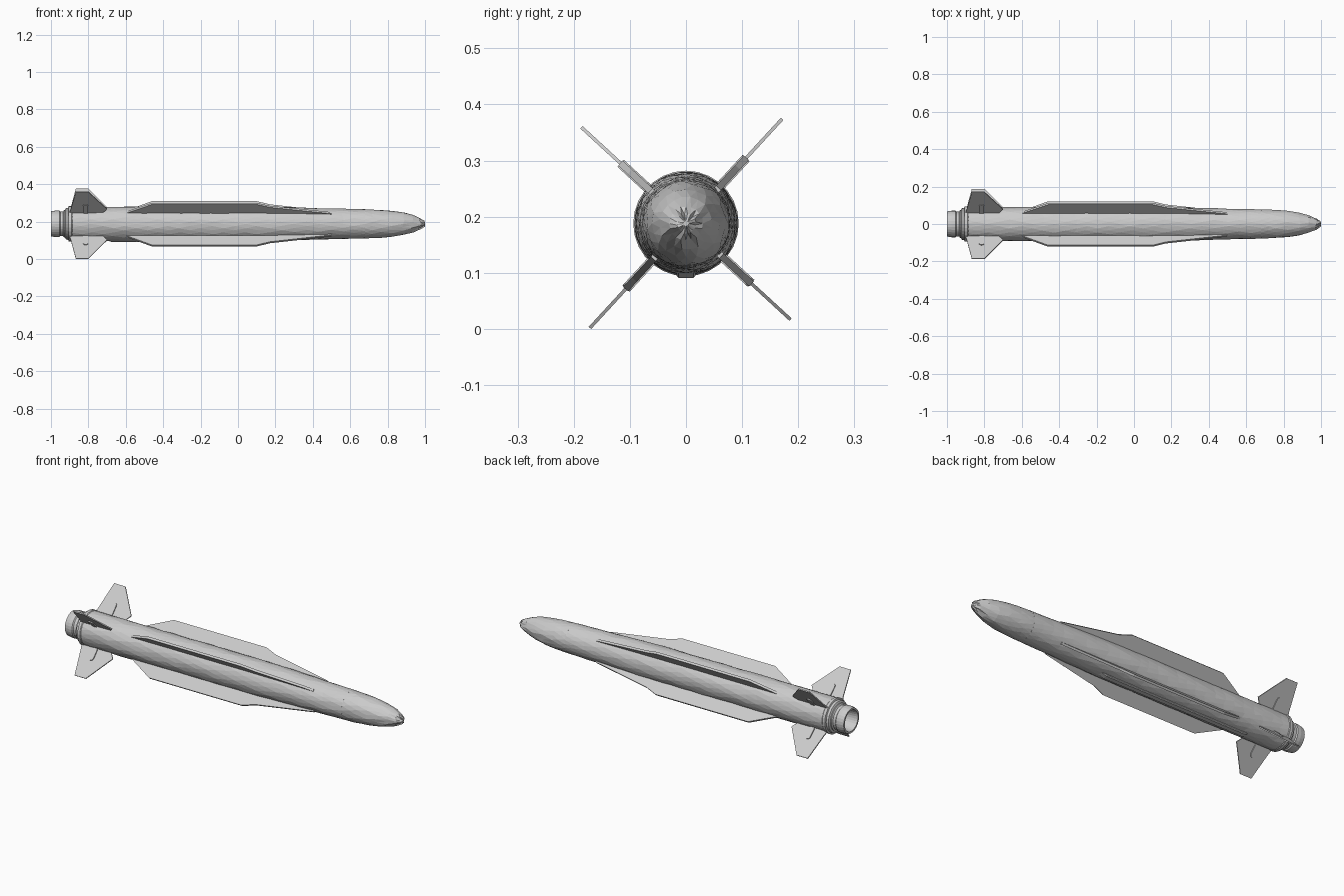
import bpy, bmesh, math, random
from mathutils import Matrix

random.seed(4)
AXIS_Z = 0.188
FIN_ANGLE = 47.4

cube = bpy.data.objects.get("Cube")
if cube:
    bpy.data.objects.remove(cube)

grey = bpy.data.materials.new("light_grey")
grey.use_nodes = True
grey.diffuse_color = (0.6, 0.6, 0.6, 1)
grey.node_tree.nodes["Principled BSDF"].inputs["Base Color"].default_value = (0.6, 0.6, 0.6, 1)


def finish(bm, name):
    bmesh.ops.recalc_face_normals(bm, faces=bm.faces)
    bmesh.ops.translate(bm, verts=bm.verts, vec=(0, 0, AXIS_Z))
    mesh = bpy.data.meshes.new(name)
    bm.to_mesh(mesh)
    bm.free()
    mesh.materials.append(grey)
    obj = bpy.data.objects.new(name, mesh)
    bpy.context.collection.objects.link(obj)
    return obj


def resample(profile, step):
    """Add rings along the long sections of a profile."""
    points = [profile[0]]
    for (x0, r0), (x1, r1) in zip(profile, profile[1:]):
        n = max(1, round(abs(x1 - x0) / step))
        points += [(x0 + (x1 - x0) * i / n, r0 + (r1 - r0) * i / n) for i in range(1, n + 1)]
    return points


def lathe(name, profile, sides, jitter=0.0, stagger=False):
    """Turn a profile about the long axis, optionally with staggered, uneven triangles."""
    bm = bmesh.new()
    rings = []
    for k, (x, r) in enumerate(profile):
        shift = 0.5 * (k % 2) if stagger else 0
        inner = 0 < k < len(profile) - 1
        ring = []
        for i in range(sides):
            a = math.tau * (i + shift) / sides
            rr = r + random.uniform(-jitter, jitter) * inner
            dx = random.uniform(-jitter, jitter) * 8 * inner
            ring.append(bm.verts.new((x + dx, rr * math.cos(a), rr * math.sin(a))))
        rings.append(ring)
    for k, (a, b) in enumerate(zip(rings, rings[1:])):
        for i in range(sides):
            j = (i + 1) % sides
            if not stagger:
                bm.faces.new((a[i], a[j], b[j], b[i]))
            elif k % 2 == 0:
                bm.faces.new((a[i], a[j], b[i]))
                bm.faces.new((a[j], b[j], b[i]))
            else:
                bm.faces.new((a[i], b[j], b[i]))
                bm.faces.new((a[i], a[j], b[j]))
    bm.faces.new(rings[0])
    bm.faces.new(rings[-1])
    return finish(bm, name)


def plate(name, outline, thickness, degrees):
    """Flat plate from (x, radius) points, turned about the long axis."""
    bm = bmesh.new()
    face = bm.faces.new([bm.verts.new((x, r, -thickness / 2)) for x, r in outline])
    out = bmesh.ops.extrude_face_region(bm, geom=[face])
    top = [v for v in out["geom"] if isinstance(v, bmesh.types.BMVert)]
    bmesh.ops.translate(bm, verts=top, vec=(0, 0, thickness))
    turn = Matrix.Rotation(math.radians(degrees), 3, 'X')
    bmesh.ops.rotate(bm, verts=bm.verts, cent=(0, 0, 0), matrix=turn)
    return finish(bm, name)


# Faceted fuselage and rounded nose
body_profile = [(-0.9, 0.091), (0.1, 0.091), (0.3, 0.088), (0.5, 0.082), (0.68, 0.078)]
nose_profile = [(0.68, 0.078), (0.76, 0.075), (0.82, 0.07), (0.88, 0.06),
                (0.93, 0.047), (0.97, 0.03), (0.99, 0.017), (1.0, 0.005)]
lathe("fuselage", resample(body_profile, 0.06), 24, 0.0012, True)
lathe("nose_cone", resample(nose_profile, 0.05), 20, 0.0012, True)

# Tail collar and hollow nozzle
lathe("tail_collar", [(-0.925, 0.074), (-0.92, 0.084), (-0.908, 0.086), (-0.905, 0.094),
                      (-0.89, 0.094), (-0.885, 0.09)], 28)
lathe("nozzle", [(-0.9, 0.074), (-0.93, 0.074), (-0.935, 0.066), (-0.95, 0.066),
                 (-0.955, 0.071), (-0.975, 0.071), (-1.0, 0.067), (-1.0, 0.057),
                 (-0.95, 0.052), (-0.91, 0.045)], 28)

# Four strakes, tail fins and fin pivots
strake = [(-0.61, 0.085), (-0.46, 0.159), (0.1, 0.159), (0.17, 0.136), (0.5, 0.086), (0.5, 0.07), (-0.61, 0.07)]
fin = [(-0.905, 0.08), (-0.895, 0.112), (-0.867, 0.253), (-0.8, 0.253), (-0.7, 0.118), (-0.73, 0.08)]
pivot = []
for i in range(14):
    a = math.pi * (i if i < 7 else i - 1) / 6
    centre = 0.144 if i < 7 else 0.1
    pivot.append((-0.815 + 0.014 * math.cos(a), centre + 0.014 * math.sin(a)))
for q, place in enumerate(("upper_back", "upper_front", "lower_front", "lower_back")):
    angle = FIN_ANGLE + 90 * q
    plate(place + "_strake", strake, 0.012, angle)
    plate(place + "_tail_fin", fin, 0.006, angle)
    plate(place + "_fin_pivot", pivot, 0.017, angle)

# Cable cover along the belly
belly = plate("belly_cable_cover", [(-0.7, 0.085), (-0.68, 0.097), (0.18, 0.097), (0.22, 0.085)], 0.034, -90)
bevel = belly.modifiers.new("soft_edges", 'BEVEL')
bevel.width = 0.004
